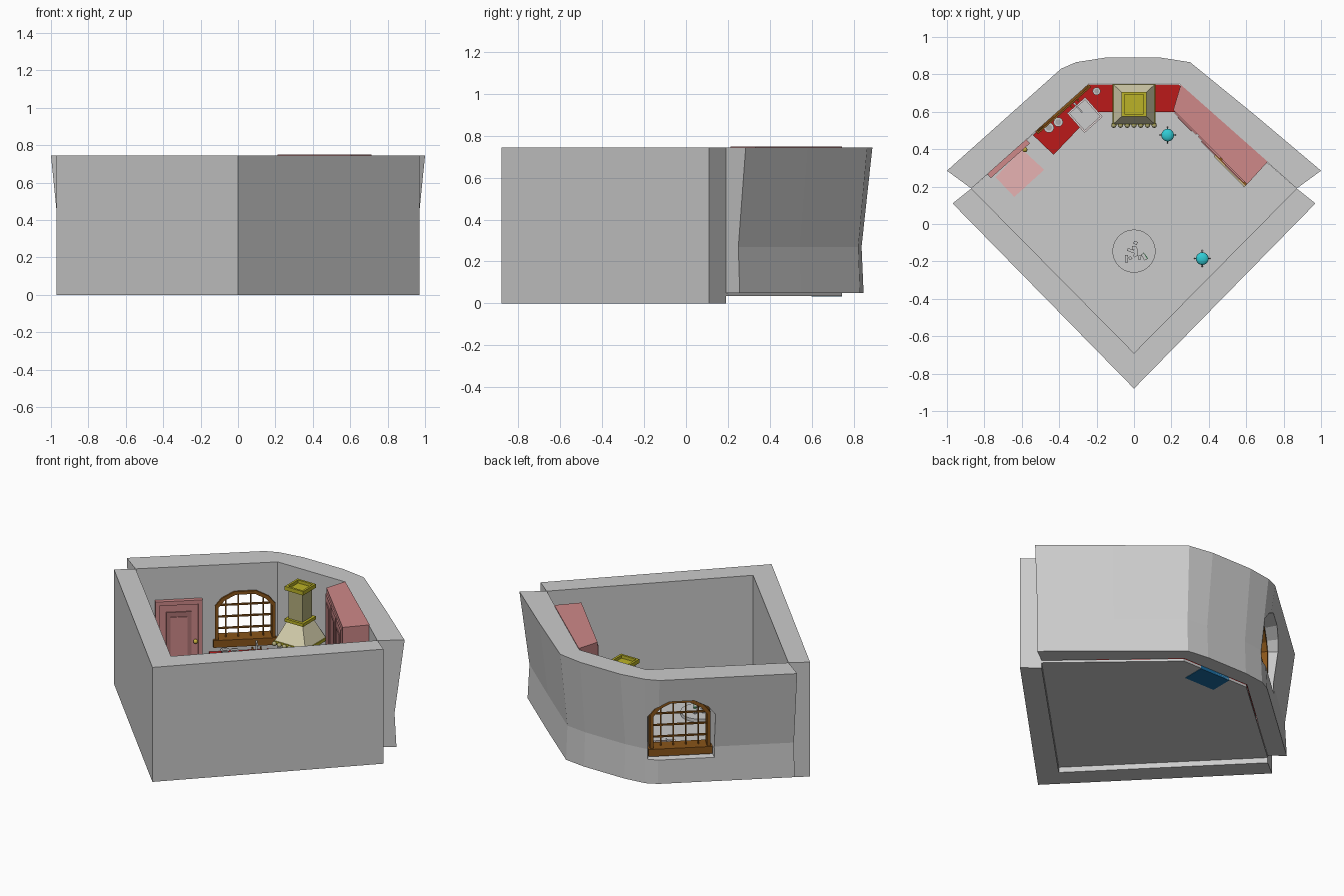
import bpy, bmesh, math, random
from mathutils import Matrix, Vector

if "Cube" in bpy.data.objects:
    bpy.data.objects.remove(bpy.data.objects["Cube"])

random.seed(4)
PINK, DPINK, RED = (.62, .25, .25), (.42, .17, .17), (.5, .01, .01)
CREAM, OLIVE, YELLOW = (.8, .75, .5), (.45, .42, .2), (.5, .45, .02)
WOOD, CYAN, BLUE, PALE = (.25, .09, .01), (.03, .6, .66), (.01, .15, .35), (.8, .45, .45)
STEEL, GOLD = (.65, .65, .65), (.6, .45, .05)
mats = {}


def mesh(name, verts, faces, color=None, M=None):
    bm = bmesh.new()
    vs = [bm.verts.new((M @ Vector(v)) if M else v) for v in verts]
    for f in faces:
        bm.faces.new([vs[i] for i in f])
    bmesh.ops.recalc_face_normals(bm, faces=bm.faces)
    me = bpy.data.meshes.new(name)
    bm.to_mesh(me)
    bm.free()
    ob = bpy.data.objects.new(name, me)
    bpy.context.collection.objects.link(ob)
    if color:
        if color not in mats:
            mats[color] = bpy.data.materials.new("paint")
            mats[color].diffuse_color = (*color, 1)
        me.materials.append(mats[color])
    return ob


def loft(name, a, z0, b, z1, color=None, M=None):
    n = len(a)
    verts = [(x, y, z0) for x, y in a] + [(x, y, z1) for x, y in b]
    faces = [(i, (i + 1) % n, n + (i + 1) % n, n + i) for i in range(n)]
    return mesh(name, verts, faces + [tuple(range(n)), tuple(range(n, 2 * n))], color, M)


def prism(name, pts, z0, z1, color=None, M=None):
    return loft(name, pts, z0, pts, z1, color, M)


def rect(x0, x1, y0, y1):
    return [(x0, y0), (x1, y0), (x1, y1), (x0, y1)]


def box(name, x0, x1, y0, y1, z0, z1, color=None, M=None):
    return prism(name, rect(x0, x1, y0, y1), z0, z1, color, M)


def disc(name, x, y, r, z0, z1, color=None, r2=None, n=24):
    ring = lambda q: [(x + q * math.cos(2 * math.pi * i / n), y + q * math.sin(2 * math.pi * i / n)) for i in range(n)]
    return loft(name, ring(r), z0, ring(r2 or r), z1, color)


def ball(name, c, r, color, zs=1):
    bm = bmesh.new()
    bmesh.ops.create_uvsphere(bm, u_segments=16, v_segments=10, radius=r)
    ob = mesh(name, [(v.co.x + c[0], v.co.y + c[1], v.co.z * zs + c[2]) for v in bm.verts],
              [[v.index for v in f.verts] for f in bm.faces], color)
    bm.free()
    ob.data.shade_smooth()
    return ob


def frame(o, e, n, z=(0, 0, 1)):
    return Matrix([[e[i], n[i], z[i], o[i]] for i in range(3)] + [[0, 0, 0, 1]])


# wall frames: along, into the room, up (and an upright one: along, up, into the room)
E, N = (.747, .664, 0), (.664, -.747, 0)
L = frame((-.87, .19, 0), E, N)
V = frame((-.87, .19, 0), E, (0, 0, 1), N)
R = frame((.87, .19, 0), (-.747, .664, 0), (-.664, -.747, 0))

# floor and front walls
prism("floor", [(-.87, .19), (-.24, .745), (.24, .745), (.87, .19), (0, -.69)], .035, .05)
prism("front_walls", [(-.97, .11), (0, -.88), (.97, .11), (.87, .19), (0, -.69), (-.87, .19)], 0, .745)

# back walls, leaning outward towards the top
outer = [(-1, .285), (-.39, .83), (-.31, .865), (-.15, .89), (.14, .89), (.30, .865), (.65, .58), (1, .285)]
inner = [(-.87, .19), (-.28, .714), (-.24, .75), (-.15, .75), (.14, .75), (.24, .75), (.55, .475), (.87, .19)]
verts, n = [], 8
for z, k in ((.05, .3), (.27, .37), (.745, 0)):
    verts += [(o[0] + (i[0] - o[0]) * k, o[1] + (i[1] - o[1]) * k, z) for o, i in zip(outer, inner)]
    verts += [(i[0], i[1], z) for i in inner]
faces = []
for i in range(n - 1):
    for r in (0, 16):
        faces += [(r + i, r + i + 1, r + 17 + i, r + 16 + i), (r + 8 + i, r + 9 + i, r + 25 + i, r + 24 + i)]
    for r in (0, 32):
        faces.append((r + i, r + i + 1, r + 9 + i, r + 8 + i))
for r in (0, 16):
    for i in (0, 7):
        faces.append((r + i, r + 8 + i, r + 24 + i, r + 16 + i))
wall = mesh("back_walls", verts, faces)

# window opening
arch = [(.47, .22), (.83, .22), (.83, .48), (.79, .53), (.715, .57), (.585, .57), (.51, .53), (.47, .48)]
grow = lambda k: [(.65 + (s - .65) * k, .4 + (z - .4) * k) for s, z in arch]
cut = loft("window_cutter", grow(.96), .04, grow(1.3), -.3, None, V)
cut.hide_render = True
cut.hide_viewport = False
cut.display_type = 'WIRE'
mod = wall.modifiers.new("opening", 'BOOLEAN')
mod.object, mod.operation, mod.solver = cut, 'DIFFERENCE', 'EXACT'

# arched window frame with bars
hi, lo = grow(1), grow(.88)
for i in range(8):
    j = (i + 1) % 8
    prism("window_frame", [hi[i], hi[j], lo[j], lo[i]], -.07, .012, WOOD, V)
box("window_sill", .46, .84, -.08, .02, .215, .262, WOOD, L)
for s, top in ((.538, .535), (.612, .565), (.688, .565), (.762, .535)):
    box("window_bar", s - .004, s + .004, -.035, -.02, .24, top, WOOD, L)
for z in (.32, .395, .47):
    box("window_crossbar", .48, .82, -.035, -.02, z - .004, z + .004, WOOD, L)

# door, panels, knob and mat
box("door", .13, .38, 0, .015, .05, .515, PINK, L)
for a, b in ((.115, .14), (.37, .395)):
    box("door_jamb", a, b, 0, .025, .05, .53, PINK, L)
box("door_lintel", .115, .395, 0, .028, .508, .535, PINK, L)
box("door_panel", .18, .33, .01, .022, .12, .46, DPINK, L)
box("door_inner_panel", .205, .305, .01, .028, .15, .43, PINK, L)
ball("door_knob", L @ Vector((.352, .035, .27)), .014, GOLD)
prism("door_mat", [(-.74, .25), (-.6, .40), (-.48, .29), (-.64, .145)], .05, .056, PALE)

# counters
left = [(-.54, .475), (-.43, .37), (-.21, .60), (-.11, .60), (-.11, .745), (-.24, .745)]
prism("left_counter_base", left, .05, .17, RED)
prism("left_counter_top", left, .17, .185, RED)
prism("right_counter", [(.11, .60), (.23, .60), (.59, .235), (.70, .335), (.24, .745), (.11, .745)], .05, .185, RED)

# sink with faucet, plates and bowl
box("sink_basin", .66, .77, .05, .17, .184, .187, STEEL, L)
for a, b, c, d in ((.65, .66, .04, .18), (.77, .78, .04, .18), (.65, .78, .04, .05), (.65, .78, .17, .18)):
    box("sink_rim", a, b, c, d, .184, .198, (.8, .7, .7), L)
box("faucet_post", .708, .72, .022, .034, .185, .25, STEEL, L)
box("faucet_spout", .71, .718, .022, .09, .243, .25, STEEL, L)
for s in (.685, .735):
    box("faucet_tap", s, s + .01, .022, .034, .185, .21, WOOD, L)
for x, y, r in ((-.455, .515, .027), (-.405, .545, .025), (-.2, .71, .021)):
    disc("dish", x, y, r * .6, .185, .205, STEEL, r)
    disc("dish_centre", x, y, r * .6, .205, .208, (.4, .4, .4))

# stove
box("stove", -.108, .108, .60, .745, .032, .19, BLUE)
box("stove_back", -.108, .108, .725, .745, .19, .25, BLUE)
box("oven_door", -.08, .08, .592, .60, .07, .15, (.05, .05, .05))
for x in (-.055, .055):
    for y in (.635, .695):
        disc("burner", x, y, .025, .19, .196, (.08, .08, .08))


# cooker hood
def square(h, g=None):
    return rect(-h, h, .64 - (g or h), .64 + (g or h))


def rim(name, h, t, z0, z1, color):
    for a, b, c, d in ((-h, h, -h, -h + t), (-h, h, h - t, h), (-h, -h + t, -h, h), (h - t, h, -h, h)):
        box(name, a, b, .64 + c, .64 + d, z0, z1, color)


loft("hood_skirt", square(.11, .105), .35, square(.055), .475, CREAM)
prism("hood_lip", square(.115, .109), .33, .35, YELLOW)
prism("hood_collar", square(.066), .47, .49, YELLOW)
prism("hood_chimney", square(.05), .49, .675, OLIVE)
prism("hood_chimney_cap", square(.055), .67, .68, YELLOW)
rim("hood_rim", .066, .014, .675, .70, YELLOW)
for i in range(7):
    ball("hood_scallop", (-.108 + .036 * i, .528, .333), .014, OLIVE)

# tall wall cabinet on the right
body = [(.25, .745), (.21, .61), (.605, .212), (.715, .333)]
prism("wall_cabinet", body, .33, .75, PINK)
p, q = Vector((*body[1], 0)), Vector((*body[2], 0))
e = (q - p).normalized()
C = frame(p, e, (-e.y * -1 * -1, e.x * -1 * -1, 0))
out = -1 if (C @ Vector((0, 1, 0)) - p).dot(Vector((1, 1, 0))) > 0 else 1
for i in range(3):
    a = .015 + i * .18
    box("cabinet_door", a, a + .165, 0, out * .008, .36, .72, PINK, C)
    box("cabinet_door_panel", a + .03, a + .135, 0, out * .014, .4, .68, DPINK, C)
box("oven_board", .33, .56, 0, out * .012, .06, .2, WOOD, C)
box("oven_board_edge", .33, .56, out * .012, out * .022, .18, .2, (.6, .5, .3), C)

# stools
for x, y in ((.18, .475), (.365, -.185)):
    ball("stool_seat", (x, y, .16), .034, CYAN, .5)
    for i in range(4):
        a = i * math.pi / 2
        c, s = math.cos(a), math.sin(a)
        loft("stool_leg", rect(x + c * .042 - .003, x + c * .042 + .003, y + s * .042 - .003, y + s * .042 + .003), .05,
             rect(x + c * .02 - .003, x + c * .02 + .003, y + s * .02 - .003, y + s * .02 + .003), .155, STEEL)

# round low table top with small things on it
disc("round_rug", 0, -.145, .115, .05, .07, None, None, 40)
for i in range(12):
    a, r = random.uniform(0, 6.28), random.uniform(.01, .075)
    T = Matrix.Translation((r * math.cos(a), -.145 + r * math.sin(a), .07)) @ Matrix.Rotation(a * 2, 4, 'Z')
    w = random.uniform(.006, .022)
    box("small_item", -w, w, -.008, .008, 0, .01, (.05, .3, .1) if i == 5 else None, T)

for m in bpy.data.materials:
    if m.users and not m.is_grease_pencil:
        m.use_nodes = True
        m.node_tree.nodes["Principled BSDF"].inputs["Base Color"].default_value = m.diffuse_color
